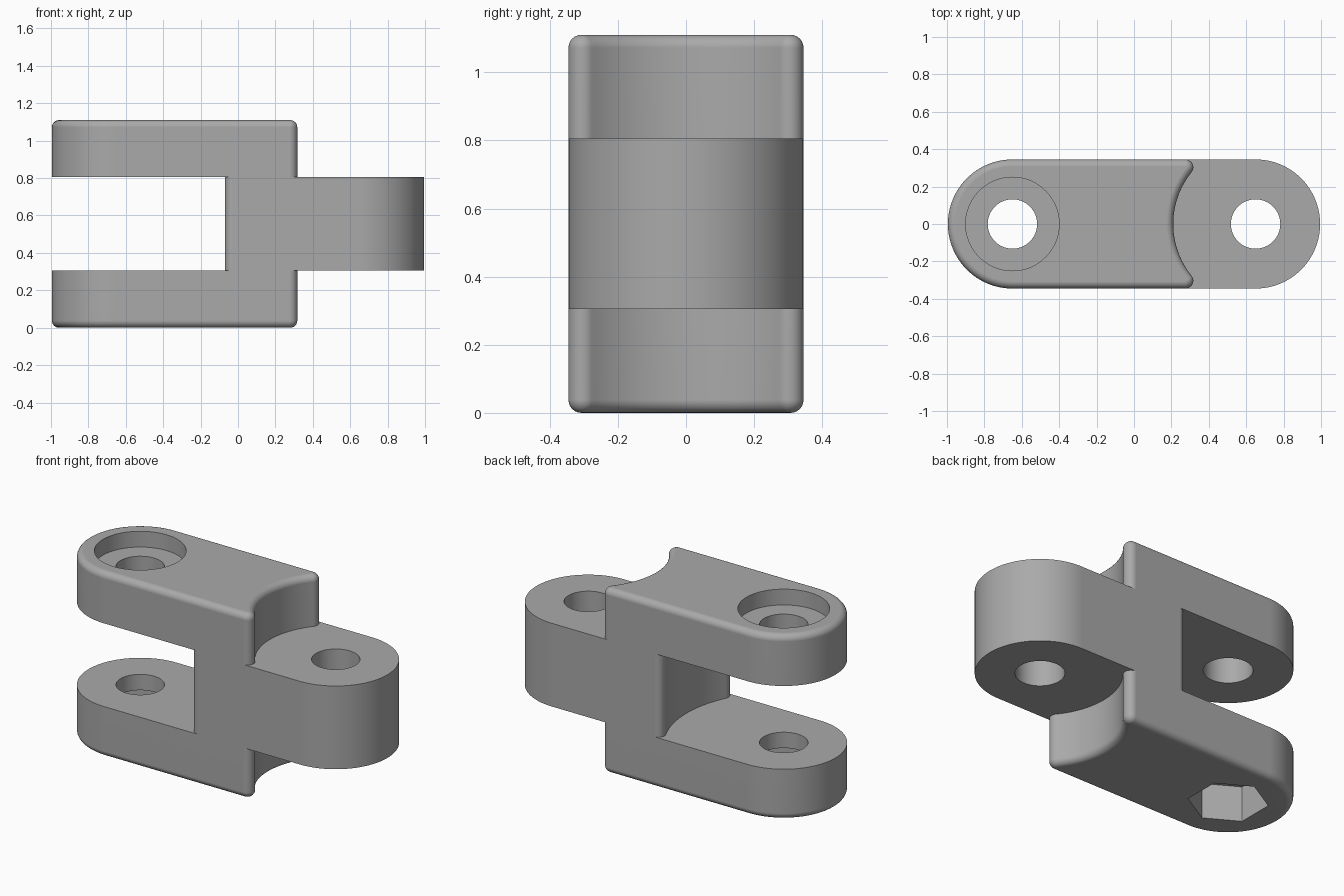
import bpy, bmesh
from math import sin, cos, pi, atan2, sqrt, radians

old = bpy.data.objects.get("Cube")
if old:
    bpy.data.objects.remove(old, do_unlink=True)

HALF = 0.345      # half width, radius of the round ends
PIVOT = 0.65      # distance of each pin hole from the centre
TIP = 0.042       # rounding of the horn tips
FILLET = 0.038    # rounding of the outer rims
HEIGHT, LOW, HIGH = 1.11, 0.305, 0.805

grey = bpy.data.materials.new("plain_grey")
grey.use_nodes = True
grey.diffuse_color = (0.4, 0.4, 0.4, 1)
grey.node_tree.nodes["Principled BSDF"].inputs["Base Color"].default_value = grey.diffuse_color


def arc(cx, cy, r, a0, a1, n):
    steps = [a0 + (a1 - a0) * i / n for i in range(n + 1)]
    return [(cx + r * cos(a), cy + r * sin(a)) for a in steps]


def outline(hollow):
    """Bar with a round end at -x and a hollow end, with rounded horns, at +x."""
    cy = HALF - TIP
    cx = PIVOT - sqrt((hollow + TIP) ** 2 - cy ** 2)
    a = atan2(cy, PIVOT - cx)
    return (arc(-PIVOT, 0, HALF, pi / 2, 3 * pi / 2, 64)
            + arc(cx, -cy, TIP, -pi / 2, a, 12)
            + arc(PIVOT, 0, hollow, pi + a, pi - a, 40)[1:-1]
            + arc(cx, cy, TIP, -a, pi / 2, 12))


def prism(name, points, z0, z1, fillet=0):
    """Extrude an outline from z0 to z1 and round the rim at z1."""
    bm = bmesh.new()
    face = bm.faces.new([bm.verts.new((x, y, z0)) for x, y in points])
    new = bmesh.ops.extrude_face_region(bm, geom=[face], use_keep_orig=True)["geom"]
    top = [v for v in new if isinstance(v, bmesh.types.BMVert)]
    bmesh.ops.translate(bm, verts=top, vec=(0, 0, z1 - z0))
    if fillet:
        rim = [e for e in bm.edges if all(abs(v.co.z - z1) < 1e-5 for v in e.verts)]
        bmesh.ops.bevel(bm, geom=rim, offset=fillet, segments=6, profile=0.5,
                        affect='EDGES', clamp_overlap=False)
    bmesh.ops.recalc_face_normals(bm, faces=bm.faces[:])
    mesh = bpy.data.meshes.new(name)
    bm.to_mesh(mesh)
    bm.free()
    mesh.materials.append(grey)
    obj = bpy.data.objects.new(name, mesh)
    bpy.context.collection.objects.link(obj)
    return obj


def combine(body, other, operation):
    bpy.context.view_layer.objects.active = body
    mod = body.modifiers.new(operation.lower(), 'BOOLEAN')
    mod.operation, mod.object, mod.solver = operation, other, 'EXACT'
    bpy.ops.object.modifier_apply(modifier=mod.name)
    bpy.data.objects.remove(other, do_unlink=True)


# Tongue in the middle, fork arms above and below
tongue = [(-x, y) for x, y in outline(0.65)]
body = prism("hinge_link", tongue, LOW, HIGH)
arm = outline(0.44)
combine(body, prism("upper_arm", arm, HIGH, HEIGHT, FILLET), 'UNION')
combine(body, prism("lower_arm", arm, LOW, 0, FILLET), 'UNION')

# Pin holes, bolt head recess and hexagonal nut pocket
for x in (-PIVOT, PIVOT):
    combine(body, prism("pin_hole", arc(x, 0, 0.132, 0, 2 * pi, 64)[:-1], -0.1, 1.2), 'DIFFERENCE')
recess = arc(-PIVOT, 0, 0.25, 0, 2 * pi, 80)[:-1]
combine(body, prism("head_recess", recess, HEIGHT - 0.095, 1.2), 'DIFFERENCE')
nut = arc(-PIVOT, 0, 0.215, pi / 2, 5 * pi / 2, 6)[:-1]
combine(body, prism("nut_pocket", nut, -0.1, 0.21), 'DIFFERENCE')

# Smooth shading with crisp edges
bpy.ops.object.select_all(action='DESELECT')
body.select_set(True)
bpy.context.view_layer.objects.active = body
bpy.ops.object.shade_smooth_by_angle(angle=radians(30))
weighted = body.modifiers.new("weighted_normals", 'WEIGHTED_NORMAL')
weighted.keep_sharp = True
